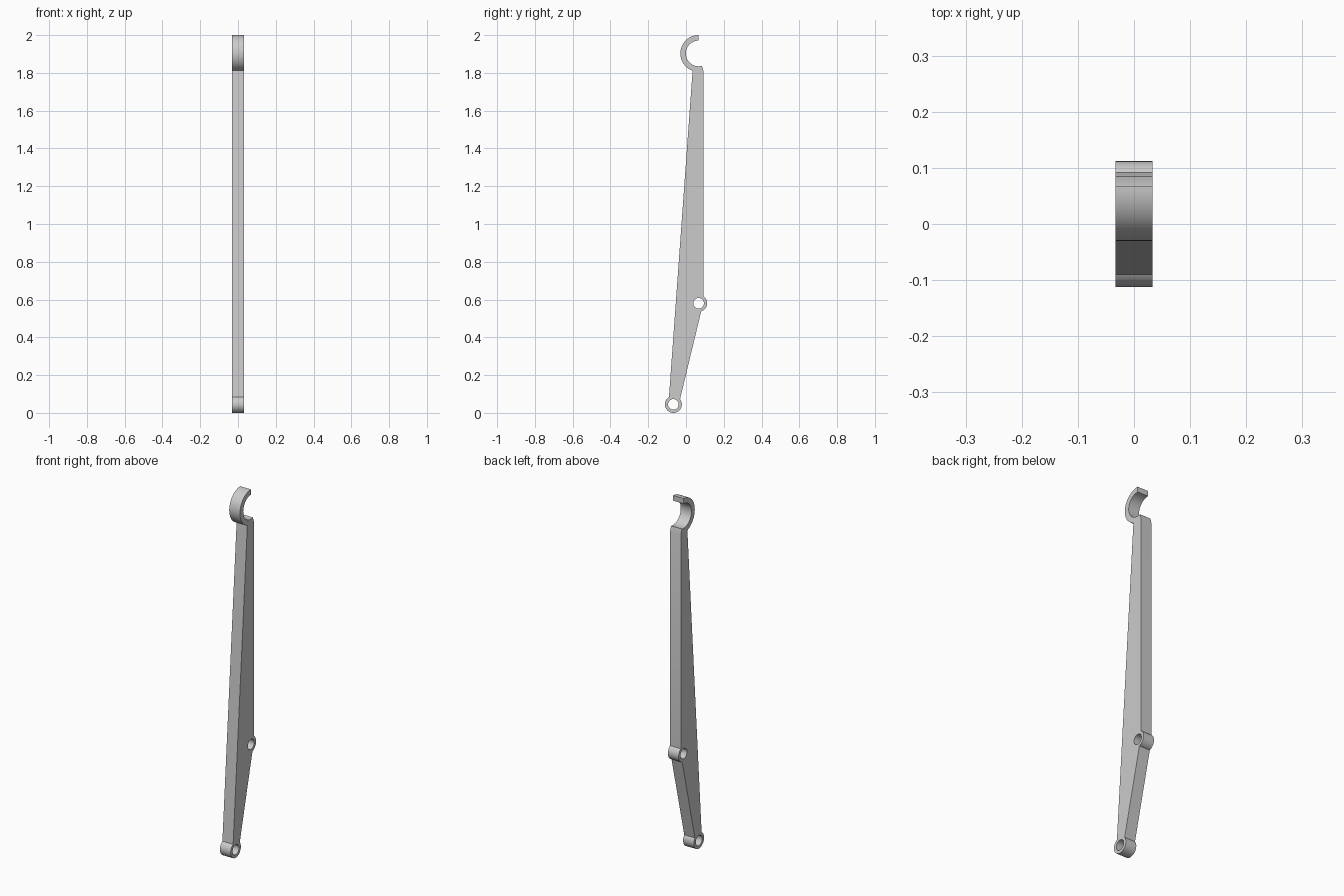
import bpy
from math import radians, cos, sin

if "Cube" in bpy.data.objects:
    bpy.data.objects.remove(bpy.data.objects["Cube"])

HALF_WIDTH = 0.033
HOOK, PIVOT, FOOT = (0.067, 1.903), (0.067, 0.58), (-0.067, 0.045)


def arc(center, radius, start, end, steps):
    """Points (y, z) along an arc, angles in degrees."""
    pts = []
    for i in range(steps + 1):
        a = radians(start + (end - start) * i / steps)
        pts.append((center[0] + radius * cos(a), center[1] + radius * sin(a)))
    return pts


# Side outline: hook, tapered arm, foot eye, pivot eye, straight back edge
outline = (
    arc(HOOK, 0.097, 90, 250.7, 32)
    + arc(FOOT, 0.045, 121, 398, 40)
    + arc(PIVOT, 0.045, -73, 55, 24)
    + [(0.093, 1.808)]
    + arc(HOOK, 0.068, 285, 90, 36)
)

# Pin holes through both eyes
holes = [arc(c, 0.028, 0, 352.5, 47) for c in (FOOT, PIVOT)]

# Fill the profile and extrude it across the width
curve = bpy.data.curves.new("lever_profile", "CURVE")
curve.dimensions = "2D"
curve.fill_mode = "BOTH"
curve.extrude = HALF_WIDTH
for pts in [outline] + holes:
    spline = curve.splines.new("POLY")
    spline.points.add(len(pts) - 1)
    for p, (y, z) in zip(spline.points, pts):
        p.co = (y, z, 0, 1)
    spline.use_cyclic_u = True

lever = bpy.data.objects.new("hooked_lever_arm", curve)
bpy.context.collection.objects.link(lever)
lever.rotation_euler = (radians(90), 0, radians(90))

# Turn it into a clean mesh, round faces smooth and edges sharp
bpy.context.view_layer.objects.active = lever
lever.select_set(True)
bpy.ops.object.convert(target="MESH")
bpy.ops.object.transform_apply(rotation=True)
bpy.ops.object.mode_set(mode="EDIT")
bpy.ops.mesh.select_all(action="SELECT")
bpy.ops.mesh.remove_doubles(threshold=0.0001)
bpy.ops.mesh.normals_make_consistent(inside=False)
bpy.ops.object.mode_set(mode="OBJECT")
bpy.ops.object.shade_smooth_by_angle(angle=radians(25))
